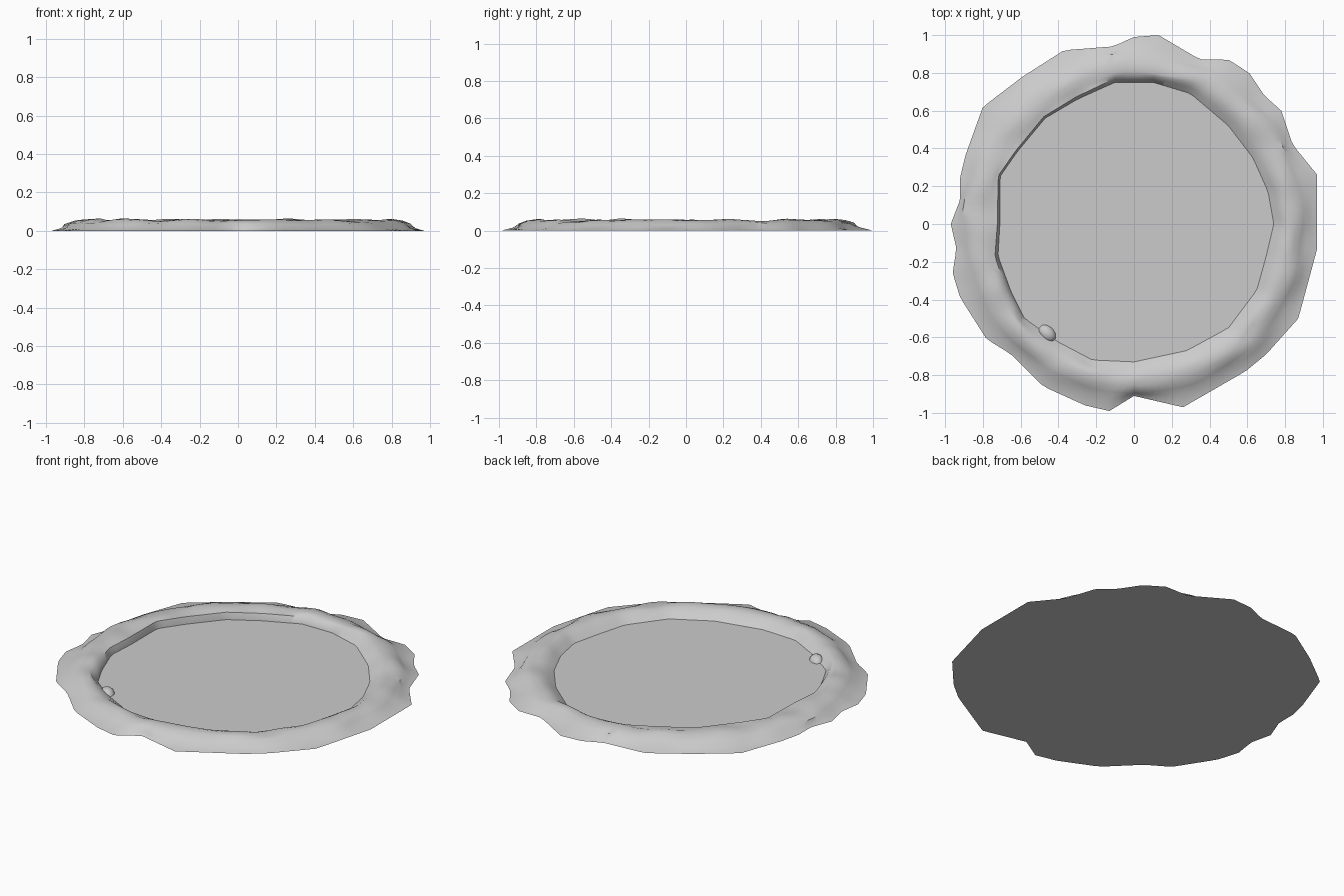
import bpy, bmesh, math
from mathutils import Vector, noise

cube = bpy.data.objects.get("Cube")
if cube:
    bpy.data.objects.remove(cube)

SEGMENTS = 144
FLOOR_Z = 0.01


def make_material(name, rgb):
    mat = bpy.data.materials.new(name)
    mat.use_nodes = True
    mat.diffuse_color = (*rgb, 1)
    mat.node_tree.nodes["Principled BSDF"].inputs["Base Color"].default_value = (*rgb, 1)
    return mat


stone = make_material("stone grey", (0.6, 0.6, 0.6))

# Ragged outer edge and inner edge, in hundredths, counter-clockwise
outer = [(97, 0), (97, 26), (84, 42), (78, 60), (69, 68), (61, 80), (50, 87), (35, 87),
         (13, 100), (0, 99), (-11, 94), (-37, 92), (-59, 78), (-80, 62), (-89, 37),
         (-92, 25), (-92, 13), (-97, 0), (-94, -13), (-96, -26), (-92, -39), (-78, -61),
         (-65, -69), (-48, -86), (-26, -96), (-13, -99), (0, -91), (26, -97), (59, -78),
         (70, -69), (87, -50), (97, -13)]
inner = [(74, 0), (71, 17), (63, 35), (50, 52), (30, 69), (10, 75), (-10, 75), (-30, 66),
         (-47, 56), (-62, 38), (-71, 25), (-71, 0), (-72, -17), (-65, -36), (-58, -50),
         (-41, -62), (-22, -72), (0, -73), (28, -67), (50, -55), (65, -35), (70, -17)]


def radius_at(outline, angle):
    """Distance from the centre to the outline along one direction."""
    d = Vector((math.cos(angle), math.sin(angle)))
    for i, p in enumerate(outline):
        a, b = Vector(p) / 100, Vector(outline[(i + 1) % len(outline)]) / 100
        e = b - a
        den = d.cross(e)
        if abs(den) < 1e-9:
            continue
        t, s = a.cross(e) / den, a.cross(d) / den
        if t > 0 and -1e-6 <= s <= 1 + 1e-6:
            return t
    return 0.8


def wobble(angle, seed, freq=3.0):
    return noise.noise(Vector((math.cos(angle) * freq, math.sin(angle) * freq, seed)))


def finish(bm, name, smooth):
    bmesh.ops.recalc_face_normals(bm, faces=bm.faces)
    mesh = bpy.data.meshes.new(name)
    bm.to_mesh(mesh)
    bm.free()
    mesh.materials.append(stone)
    obj = bpy.data.objects.new(name, mesh)
    bpy.context.collection.objects.link(obj)
    if smooth:
        bpy.ops.object.select_all(action="DESELECT")
        obj.select_set(True)
        bpy.context.view_layer.objects.active = obj
        bpy.ops.object.shade_smooth_by_angle(angle=math.radians(40))
    return obj


# Uneven raised rim: rings of (radius, height) follow the rough edges
def rim_section(a):
    ro, ri = radius_at(outer, a), radius_at(inner, a)
    steep = max(0, math.cos(a - math.radians(150)))  # sharper inner wall here
    top = 0.058 + 0.012 * wobble(a, 1, 5)
    shoulder = min(ro - 0.025, 0.895 + 0.025 * wobble(a, 2, 4))
    crest = 0.82 + 0.03 * wobble(a, 3) - 0.02 * steep
    lip = ri + 0.035 - 0.025 * steep
    return [(ro, 0),
            (shoulder + 0.35 * (ro - shoulder), 0.014 + 0.008 * wobble(a, 4, 5)),
            (shoulder, 0.036 + 0.012 * wobble(a, 5, 5)),
            ((shoulder + crest) / 2, top - 0.005),
            (crest, top),
            ((crest + lip) / 2, top - 0.006 + 0.008 * wobble(a, 6, 5)),
            (lip, 0.036 + 0.014 * steep),
            (ri, FLOOR_Z),
            (ri, 0)]


bm = bmesh.new()
sections = []
for i in range(SEGMENTS):
    a = math.tau * i / SEGMENTS
    sections.append([bm.verts.new((r * math.cos(a), r * math.sin(a), z))
                     for r, z in rim_section(a)])
for i, s in enumerate(sections):
    n = sections[(i + 1) % SEGMENTS]
    for j in range(len(s)):
        k = (j + 1) % len(s)
        bm.faces.new((s[j], n[j], n[k], s[k]))
finish(bm, "rim", True)


# Flat floor inside the rim, closed down to the ground
bm = bmesh.new()
rings = []
for z in (0, FLOOR_Z):
    rings.append([])
    for i in range(SEGMENTS):
        a = math.tau * i / SEGMENTS
        r = radius_at(inner, a) + 0.002
        rings[-1].append(bm.verts.new((r * math.cos(a), r * math.sin(a), z)))
bm.faces.new(rings[0][::-1])
bm.faces.new(rings[1])
for i in range(SEGMENTS):
    k = (i + 1) % SEGMENTS
    bm.faces.new((rings[0][i], rings[0][k], rings[1][k], rings[1][i]))
finish(bm, "floor", False)

# Small lump leaning out of the inner wall
bm = bmesh.new()
bmesh.ops.create_icosphere(bm, subdivisions=2, radius=1)
for v in bm.verts:
    v.co = Vector((v.co.x * 0.055, v.co.y * 0.04, max(v.co.z, 0) * 0.035))
lump = finish(bm, "inner_lump", True)
lump.location = (-0.46, -0.58, FLOOR_Z - 0.004)
lump.rotation_euler.z = math.radians(-45)
